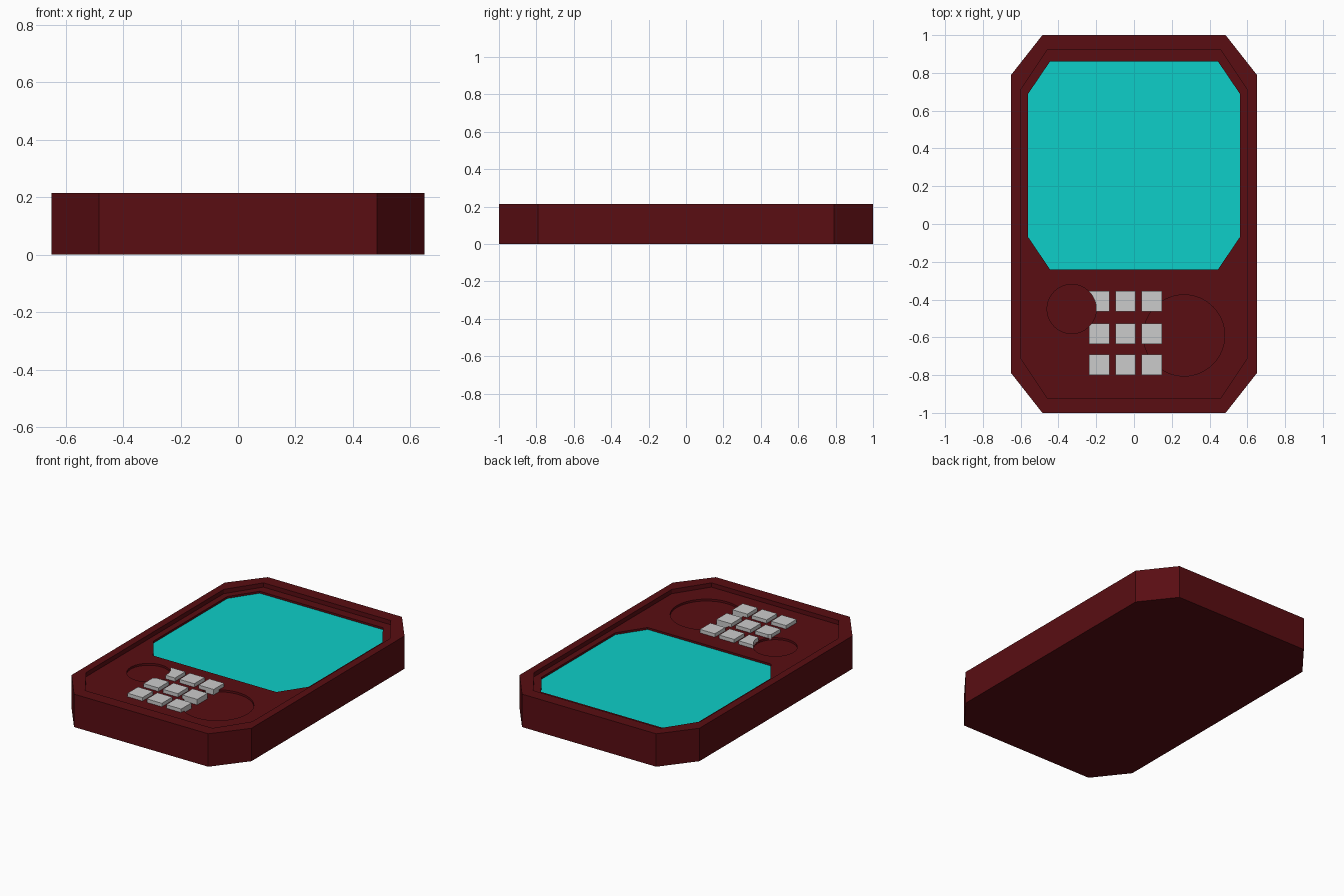
import bpy, bmesh
from math import cos, sin, pi

if "Cube" in bpy.data.objects:
    bpy.data.objects.remove(bpy.data.objects["Cube"])

TOP, FLOOR, SUNK, KEY = 0.215, 0.187, 0.174, 0.21


def material(name, color):
    m = bpy.data.materials.new(name)
    m.diffuse_color = color
    m.use_nodes = True
    m.node_tree.nodes["Principled BSDF"].inputs["Base Color"].default_value = m.diffuse_color
    return m


def octagon(x, y0, y1, cx, cy):
    """Rectangle with clipped corners, counter-clockwise."""
    return [(cx, y0), (x, y0 + cy), (x, y1 - cy), (cx, y1),
            (-cx, y1), (-x, y1 - cy), (-x, y0 + cy), (-cx, y0)]


def circle(cx, cy, r, n=64):
    return [(cx + r * cos(2 * pi * i / n), cy + r * sin(2 * pi * i / n)) for i in range(n)]


def prism(name, outline, z0, z1, mat=None):
    bm = bmesh.new()
    face = bm.faces.new([bm.verts.new((x, y, z0)) for x, y in outline])
    ext = bmesh.ops.extrude_face_region(bm, geom=[face])
    for v in ext["geom"]:
        if isinstance(v, bmesh.types.BMVert):
            v.co.z = z1
    bmesh.ops.recalc_face_normals(bm, faces=bm.faces)
    me = bpy.data.meshes.new(name)
    bm.to_mesh(me)
    bm.free()
    ob = bpy.data.objects.new(name, me)
    bpy.context.collection.objects.link(ob)
    if mat:
        me.materials.append(mat)
    return ob


def cut(target, cutter):
    cutter.hide_render = True
    cutter.hide_set(True)
    mod = target.modifiers.new(cutter.name, "BOOLEAN")
    mod.operation = "DIFFERENCE"
    mod.solver = "EXACT"
    mod.object = cutter


red = material("dark_red", (0.10, 0.004, 0.006, 1))
cyan = material("cyan", (0.004, 0.62, 0.58, 1))

# Case with a sunken face panel, screen pocket and two round dials
case = prism("case", octagon(0.65, -1, 1, 0.485, 0.21), 0, TOP, red)
screen_outline = octagon(0.56, -0.24, 0.86, 0.445, 0.17)
small_round = prism("small_dial_cutter", circle(-0.33, -0.45, 0.13), SUNK, 0.4, red)
cut(case, prism("panel_cutter", octagon(0.6, -0.92, 0.92, 0.46, 0.21), FLOOR, 0.4, red))
cut(case, prism("screen_cutter", screen_outline, SUNK - 0.01, 0.4, red))
cut(case, prism("large_dial_cutter", circle(0.265, -0.59, 0.215), SUNK, 0.4, red))
cut(case, small_round)

# Screen glass
prism("screen", screen_outline, SUNK - 0.01, SUNK, cyan)

# Keypad, clipped by the small dial
for row, y in enumerate((-0.41, -0.58, -0.745)):
    for col, x in enumerate((-0.185, -0.045, 0.095)):
        h = 0.054
        key = prism(f"key_{row}_{col}", [(x - h, y - h), (x + h, y - h), (x + h, y + h), (x - h, y + h)],
                    SUNK, KEY)
        if col == 0 and row < 2:
            cut(key, small_round)
